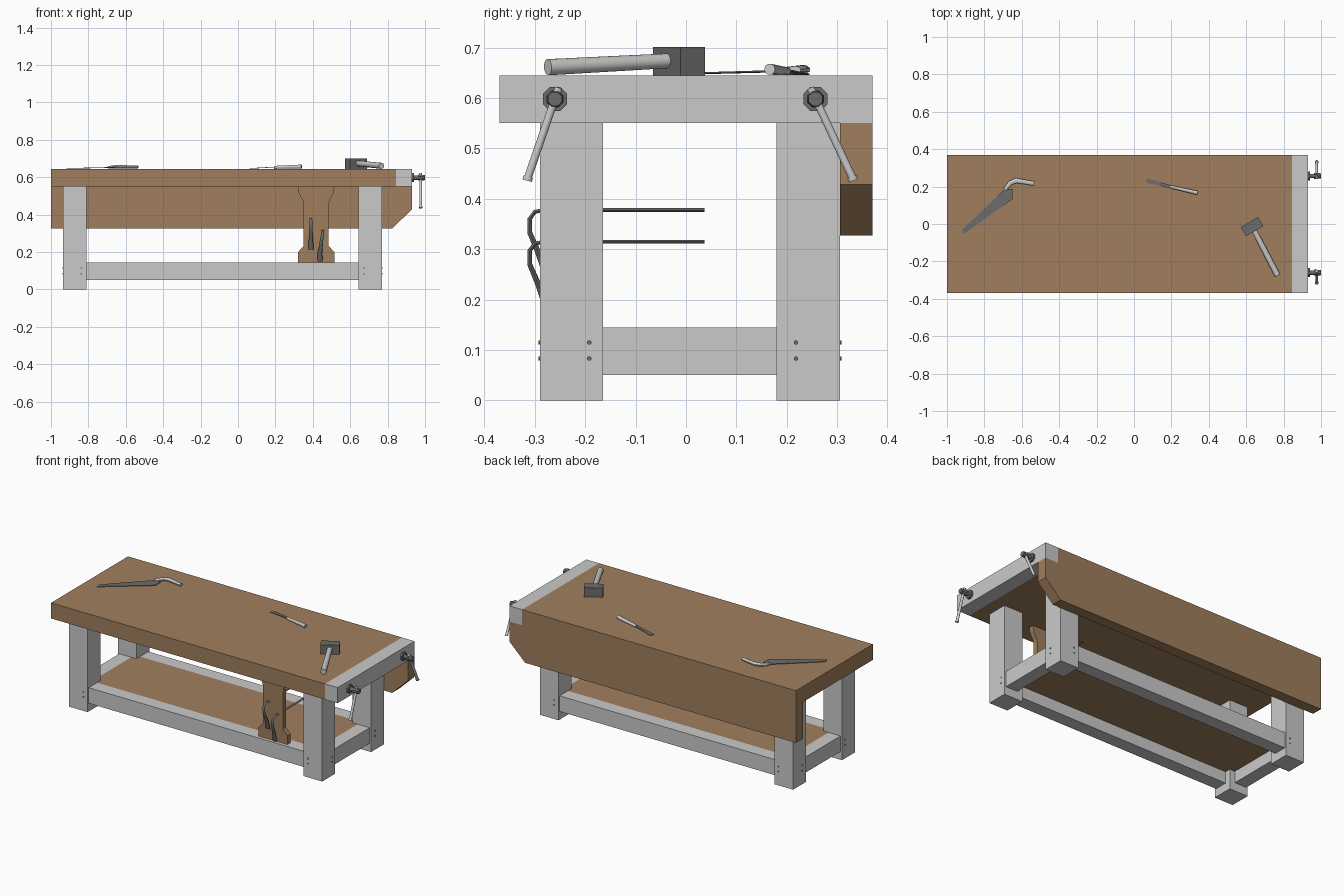
import bpy, bmesh, math
from mathutils import Vector, Matrix

if "Cube" in bpy.data.objects:
    bpy.data.objects.remove(bpy.data.objects["Cube"])


def material(name, r, g, b):
    m = bpy.data.materials.new(name)
    m.diffuse_color = (r, g, b, 1)
    m.use_nodes = True
    m.node_tree.nodes["Principled BSDF"].inputs["Base Color"].default_value = m.diffuse_color
    return m


BROWN = material("brown wood", 0.35, 0.212, 0.11)
PALE = material("pale grey wood", 0.59, 0.59, 0.59)
METAL = material("dark metal", 0.15, 0.15, 0.15)


def finish(name, bm, mat, smooth=False):
    bmesh.ops.recalc_face_normals(bm, faces=bm.faces[:])
    me = bpy.data.meshes.new(name)
    bm.to_mesh(me)
    bm.free()
    ob = bpy.data.objects.new(name, me)
    bpy.context.collection.objects.link(ob)
    me.materials.append(mat)
    if smooth:
        bpy.ops.object.select_all(action='DESELECT')
        ob.select_set(True)
        bpy.context.view_layer.objects.active = ob
        bpy.ops.object.shade_smooth_by_angle(angle=math.radians(40))
    return ob


def box(name, x, y, z, mat):
    bm = bmesh.new()
    size = Matrix.Diagonal((x[1] - x[0], y[1] - y[0], z[1] - z[0], 1))
    mid = Matrix.Translation((sum(x) / 2, sum(y) / 2, sum(z) / 2))
    bmesh.ops.create_cube(bm, size=1, matrix=mid @ size)
    return finish(name, bm, mat)


def rod(name, a, b, r1, r2, mat, sides=12, smooth=True):
    a, b = Vector(a), Vector(b)
    d = b - a
    turn = d.to_track_quat('Z', 'Y').to_matrix().to_4x4()
    bm = bmesh.new()
    bmesh.ops.create_cone(bm, cap_ends=True, segments=sides, radius1=r1, radius2=r2, depth=d.length,
                          matrix=Matrix.Translation((a + b) / 2) @ turn
                          @ Matrix.Rotation(math.pi / sides, 4, 'Z'))
    return finish(name, bm, mat, smooth)


def slab(name, outline, offset, mat):
    """Extrude a flat outline of 3D points along offset."""
    bm = bmesh.new()
    f = bm.faces.new([bm.verts.new(p) for p in outline])
    ext = bmesh.ops.extrude_face_region(bm, geom=[f])['geom']
    bmesh.ops.translate(bm, vec=offset, verts=[v for v in ext if isinstance(v, bmesh.types.BMVert)])
    return finish(name, bm, mat)


def tube(name, pts, mat, scale=(1, 1)):
    """Bent rod; every point is x, y, z, radius."""
    bm = bmesh.new()
    rings = []
    for i, p in enumerate(pts):
        c = Vector(p[:3])
        d = Vector(pts[min(i + 1, len(pts) - 1)][:3]) - Vector(pts[max(i - 1, 0)][:3])
        ref = Vector((1, 0, 0)) if abs(d.normalized().x) < 0.6 else Vector((0, 0, 1))
        u = (ref - d * ref.dot(d) / d.length_squared).normalized()
        w = d.normalized().cross(u)
        rings.append([bm.verts.new(c + p[3] * (scale[0] * math.cos(t) * u + scale[1] * math.sin(t) * w))
                      for t in [k * math.tau / 10 for k in range(10)]])
    for r, s in zip(rings, rings[1:]):
        for k in range(10):
            bm.faces.new((r[k], r[(k + 1) % 10], s[(k + 1) % 10], s[k]))
    bm.faces.new(rings[0])
    bm.faces.new(rings[-1])
    return finish(name, bm, mat, True)


# Worktop, end vise jaw and chamfered back apron
box("worktop", (-1, 0.845), (-0.37, 0.37), (0.55, 0.645), BROWN)
box("end_vise_jaw", (0.845, 0.93), (-0.37, 0.37), (0.55, 0.645), PALE)
slab("back_apron", [(x, 0.305, z) for x, z in
     [(-1, 0.55), (-1, 0.327), (0.825, 0.327), (0.93, 0.428), (0.93, 0.55)]], (0, 0.065, 0), BROWN)

# Legs, with bolt heads on their outer faces
LX = ((-0.935, -0.81), (0.645, 0.77))
LY = ((-0.29, -0.165), (0.18, 0.305))
for sx, lx in zip((-1, 1), LX):
    for sy, ly in zip((-1, 1), LY):
        box("leg", lx, ly, (0, 0.55), PALE)
        ox, ix = (lx[0], lx[1] - 0.027) if sx < 0 else (lx[1], lx[0] + 0.03)
        oy, iy = (ly[0], ly[1] - 0.027) if sy < 0 else (ly[1], ly[0] + 0.038)
        for z in (0.083, 0.115):
            rod("bolt", (ox - sx * 0.01, iy, z), (ox + sx * 0.003, iy, z), 0.0045, 0.0045, METAL, 8)
            rod("bolt", (ix, oy - sy * 0.01, z), (ix, oy + sy * 0.003, z), 0.0045, 0.0045, METAL, 8)

# Stretchers and the shelf between them
SZ = (0.05, 0.145)
box("front_stretcher", (-0.81, 0.645), (-0.28, -0.2), SZ, PALE)
box("back_stretcher", (-0.81, 0.645), (0.215, 0.295), SZ, PALE)
box("left_stretcher", (-0.925, -0.845), (-0.165, 0.18), SZ, PALE)
box("right_stretcher", (0.68, 0.76), (-0.165, 0.18), SZ, PALE)
box("shelf", (-0.845, 0.68), (-0.2, 0.215), (0.12, 0.145), BROWN)

# Sliding front board with a narrowed waist
half = [(0.097, 0.145), (0.097, 0.2), (0.067, 0.232), (0.067, 0.45), (0.071, 0.475),
        (0.085, 0.5), (0.094, 0.52), (0.097, 0.55)]
outline = half + [(-x, z) for x, z in reversed(half)]
slab("sliding_board", [(0.418 + x, -0.26, z) for x, z in outline], (0, 0.03, 0), BROWN)

# Two holdfasts pushed through the board
for x, z, lean in ((0.39, 0.378, 0.0), (0.452, 0.315, -0.014)):
    tube("holdfast", [(x, 0.037, z, 0.006), (x, -0.282, z, 0.006), (x, -0.3, z - 0.004, 0.0065),
                      (x, -0.31, z - 0.018, 0.007), (x + lean * 0.3, -0.31, z - 0.045, 0.008),
                      (x + lean * 0.6, -0.295, z - 0.08, 0.009), (x + lean, -0.28, z - 0.12, 0.011),
                      (x + lean, -0.269, z - 0.163, 0.012)], METAL, (1.1, 0.65))

# Vise screws with sliding handles
for y, dy in ((-0.26, -0.055), (0.257, 0.075)):
    rod("vise_collar", (0.93, y, 0.598), (0.942, y, 0.598), 0.026, 0.026, METAL, 8, False)
    rod("vise_screw", (0.94, y, 0.598), (0.968, y, 0.598), 0.012, 0.012, METAL)
    rod("vise_head", (0.963, y, 0.598), (1.0, y, 0.598), 0.018, 0.015, METAL, 8, False)
    k = dy / 0.16
    rod("vise_handle", (0.977, y - k * 0.022, 0.62), (0.977, y + dy, 0.438), 0.008, 0.008, PALE)
    rod("handle_knob", (0.977, y + dy - k * 0.006, 0.444), (0.977, y + dy, 0.436), 0.01, 0.01, PALE)

# Hand saw
slab("saw_blade", [(-0.91, -0.055, 0.6455), (-0.918, -0.03, 0.6455), (-0.69, 0.187, 0.651),
                   (-0.65, 0.187, 0.652), (-0.65, 0.133, 0.651)], (0, 0, 0.003), METAL)
tube("saw_handle", [(-0.69, 0.185, 0.653, 0.011), (-0.66, 0.22, 0.655, 0.014), (-0.63, 0.232, 0.656, 0.015),
                    (-0.58, 0.224, 0.655, 0.013), (-0.535, 0.216, 0.655, 0.013)], PALE, (0.65, 0.95))

# Chisel
d = Vector((0.128, -0.035, 0)).normalized()
n = Vector((-d.y, d.x, 0))
tip, neck = Vector((0.065, 0.233, 0.6455)), Vector((0.193, 0.2, 0.653))
slab("chisel_blade", [tip - n * 0.012, neck - n * 0.008, neck + n * 0.008, tip + n * 0.012],
     (0, 0, 0.003), METAL)
rod("chisel_handle", neck, (0.34, 0.166, 0.657), 0.008, 0.011, PALE)

# Mallet
bm = bmesh.new()
bmesh.ops.create_cube(bm, size=1, matrix=Matrix.Translation((0.631, -0.014, 0.673))
                      @ Matrix.Rotation(math.radians(31), 4, 'Z') @ Matrix.Diagonal((0.106, 0.056, 0.056, 1)))
finish("mallet_head", bm, METAL)
rod("mallet_handle", (0.64, -0.03, 0.674), (0.767, -0.274, 0.661), 0.015, 0.0165, PALE)
